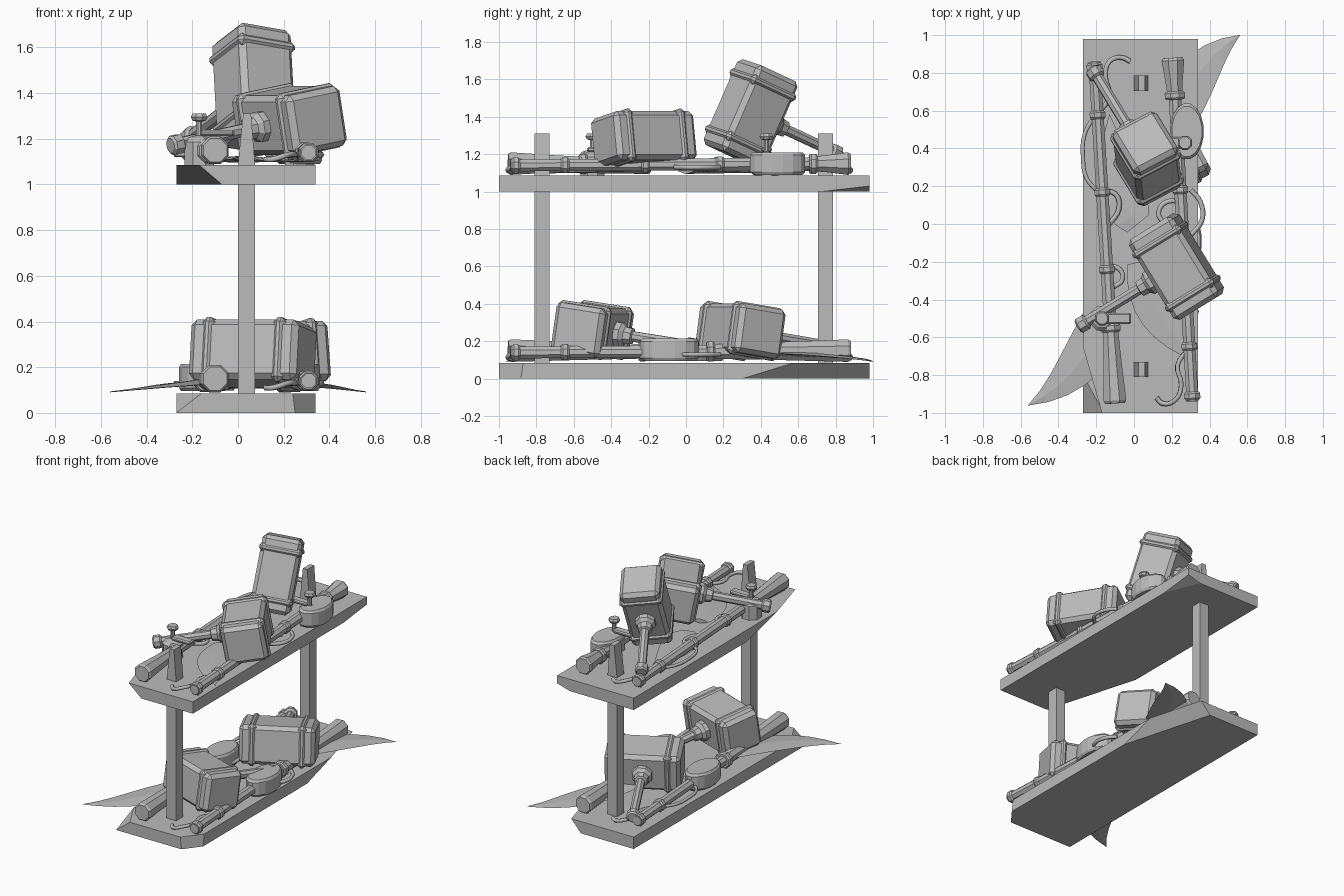
import bpy, bmesh, math
from mathutils import Vector, Matrix

old = bpy.data.objects.get("Cube")
if old:
    bpy.data.objects.remove(old)

grey = bpy.data.materials.new("stone grey")
grey.use_nodes = True
grey.diffuse_color = (0.5, 0.5, 0.5, 1)
grey.node_tree.nodes["Principled BSDF"].inputs["Base Color"].default_value = (0.5, 0.5, 0.5, 1)


def finish(name, bm, matrix=None):
    bmesh.ops.recalc_face_normals(bm, faces=bm.faces)
    mesh = bpy.data.meshes.new(name)
    bm.to_mesh(mesh)
    bm.free()
    mesh.materials.append(grey)
    ob = bpy.data.objects.new(name, mesh)
    if matrix:
        ob.matrix_world = matrix
    bpy.context.collection.objects.link(ob)
    return ob


def add_box(bm, centre, size, bevel=0.0):
    part = bmesh.ops.create_cube(bm, size=1, matrix=Matrix.Translation(centre) @ Matrix.Diagonal((*size, 1)))
    if bevel:
        edges = list({e for v in part["verts"] for e in v.link_edges})
        bmesh.ops.bevel(bm, geom=edges, offset=bevel, segments=1, affect='EDGES')


def add_lathe(bm, profile, sides=8):
    """Capped solid of revolution around local y."""
    rings = []
    for y, r in profile:
        angles = [2 * math.pi * (i + 0.5) / sides for i in range(sides)]
        rings.append([bm.verts.new((r * math.cos(a), y, r * math.sin(a))) for a in angles])
    for a, b in zip(rings, rings[1:]):
        for i in range(sides):
            j = (i + 1) % sides
            bm.faces.new((a[i], a[j], b[j], b[i]))
    bm.faces.new(rings[0])
    bm.faces.new(rings[-1])


def frame(origin, x, y):
    x, y = Vector(x).normalized(), Vector(y)
    y = (y - x * y.dot(x)).normalized()
    m = Matrix((x, y, x.cross(y))).transposed().to_4x4()
    m.translation = origin
    return m


def hammer(name, origin, long_axis, handle_axis, length=0.62):
    bm = bmesh.new()
    add_box(bm, (0, 0, 0), (0.5, 0.28, 0.265), 0.025)
    for x in (-0.165, 0.165):
        add_box(bm, (x, 0, 0), (0.055, 0.3, 0.285), 0.02)
    add_lathe(bm, [(0.12, 0.07), (0.17, 0.07), (0.19, 0.05), (0.23, 0.045), (0.235, 0.03),
                   (length - 0.06, 0.03), (length - 0.05, 0.045), (length - 0.01, 0.045), (length, 0.035)])
    finish(name, bm, frame(origin, long_axis, handle_axis))


def long_gun(name, butt, muzzle, stock, rings):
    """Flared stock, slim barrel, raised bands and a lipped muzzle."""
    butt, muzzle = Vector(butt), Vector(muzzle)
    length = (muzzle - butt).length
    bm = bmesh.new()
    add_lathe(bm, [(0, 0.056), (0.015, 0.065), (stock * 0.6, 0.05), (stock, 0.042), (stock + 0.01, 0.036),
                   (length, 0.034)])
    for y, r in [(stock, 0.058)] + [(y, 0.045) for y in rings] + [(length - 0.03, 0.046)]:
        add_lathe(bm, [(y - 0.022, r - 0.008), (y - 0.012, r), (y + 0.012, r), (y + 0.022, r - 0.008)])
    along = muzzle - butt
    finish(name, bm, frame(butt, along.cross(Vector((0, 0, 1))), along))


def screw_lock(name, x, y, z, side):
    bm = bmesh.new()
    add_lathe(bm, [(0, 0.07), (0.1, 0.07), (0.12, 0.05), (0.13, 0.014), (0.19, 0.014),
                   (0.195, 0.032), (0.21, 0.04), (0.225, 0.032)])
    add_box(bm, (side * 0.08, 0.14, 0), (0.15, 0.025, 0.06), 0.008)
    finish(name, bm, frame((x, y, z), (1, 0, 0), (0, 0, 1)))


def half_drum(name, x, y, z, ry=0.15):
    bm = bmesh.new()
    add_lathe(bm, [(0, 0.9), (0.015, 1), (0.105, 1), (0.12, 0.9)], 16)
    bmesh.ops.scale(bm, vec=(0.09, 1, ry), verts=bm.verts)
    finish(name, bm, frame((x, y, z), (1, 0, 0), (0, 0, 1)))


def wire(name, points, r=0.013):
    cu = bpy.data.curves.new(name, 'CURVE')
    cu.dimensions = '3D'
    cu.bevel_depth, cu.bevel_resolution, cu.resolution_u = r, 1, 4
    cu.use_fill_caps = True
    sp = cu.splines.new('BEZIER')
    sp.bezier_points.add(len(points) - 1)
    for bp, p in zip(sp.bezier_points, points):
        bp.co = p
        bp.handle_left_type = bp.handle_right_type = 'AUTO'
    cu.materials.append(grey)
    bpy.context.collection.objects.link(bpy.data.objects.new(name, cu))


def blade(name, root, bend, tip, width):
    """Curved tapering blade with a raised middle ridge."""
    root, bend, tip = Vector(root), Vector(bend), Vector(tip)
    bm = bmesh.new()
    rows = []
    steps = 8
    for i in range(steps + 1):
        t = i / steps
        p = root * (1 - t) ** 2 + bend * 2 * t * (1 - t) + tip * t * t
        d = (bend - root) * (1 - t) + (tip - bend) * t
        n = Vector((-d.y, d.x, 0)).normalized() * width * (math.sin(math.pi * (0.2 + 0.8 * t)) + 0.01)
        up = Vector((0, 0, 0.014 * (1 - t) + 0.002))
        rows.append([bm.verts.new(q) for q in (p - n, p + up, p + n, p - up)])
    for a, b in zip(rows, rows[1:]):
        for k in range(4):
            bm.faces.new((a[k], a[(k + 1) % 4], b[(k + 1) % 4], b[k]))
    bm.faces.new(rows[0])
    bm.faces.new(rows[-1])
    finish(name, bm)


def plank(name, z, chips):
    """Board with chipped edges; each chip is a plane through three points."""
    bm = bmesh.new()
    centre = Vector((0.035, -0.01, z + 0.0425))
    add_box(bm, centre, (0.61, 1.98, 0.085))
    for a, b, c in chips:
        a, b, c = (Vector(p) + Vector((0, 0, z)) for p in (a, b, c))
        n = (b - a).cross(c - a)
        if n.dot(centre - a) > 0:
            n = -n
        bmesh.ops.bisect_plane(bm, geom=bm.verts[:] + bm.edges[:] + bm.faces[:],
                               plane_co=a, plane_no=n, clear_outer=True)
        bmesh.ops.holes_fill(bm, edges=[e for e in bm.edges if e.is_boundary], sides=0)
    finish(name, bm)


# shelves and posts
T = 0.085
plank("lower_shelf", 0, [((0.34, -0.87, T), (0.24, -1, T), (0.25, -1, 0)),
                         ((0.34, 0.3, 0), (0.34, 0.48, 0.055), (0.22, 0.73, 0)),
                         ((-0.27, -0.8, T), (-0.16, -1, T), (-0.27, -1, 0))])
plank("upper_shelf", 1, [((-0.27, -0.65, T), (-0.17, -1, T), (-0.07, -1, 0)),
                         ((0.34, 0.72, 0), (0.34, 0.98, 0.03), (0.24, 0.98, 0))])
for name, y in (("front_post", -0.77), ("back_post", 0.745)):
    bm = bmesh.new()
    add_box(bm, (0.037, y, 0.56), (0.076, 0.08, 1.04))
    add_box(bm, (0.037, y, 1.195), (0.076, 0.08, 0.23))
    for v in bm.verts:
        if v.co.z > 1.3:
            v.co.x = 0.04 + (v.co.x - 0.037) * 0.45
    finish(name, bm)

# hammers
hammer("upper_front_hammer", (0.225, -0.225, 1.28), (0.52, -0.85, 0), (-0.85, -0.52, -0.18))
hammer("upper_back_hammer", (0.07, 0.345, 1.42), (-0.05, 0.4, 0.92), (-0.5, 0.83, -0.36), 0.6)
hammer("lower_front_hammer", (0.065, -0.5, 0.26), (0.94, -0.34, 0), (0.34, 0.94, -0.15), 0.6)
hammer("lower_back_hammer", (0.125, 0.29, 0.255), (0.88, 0.47, 0), (-0.47, 0.88, -0.15), 0.66)

# long guns with their locks
long_gun("upper_left_gun", (-0.1, -0.95, 1.15), (-0.21, 0.86, 1.14), 0.4, (0.71, 1.12, 1.53))
long_gun("upper_right_gun", (0.205, 0.88, 1.15), (0.31, -0.94, 1.14), 0.2, (0.7, 1.1, 1.53))
long_gun("lower_left_gun", (-0.1, -0.95, 0.15), (-0.21, 0.86, 0.14), 0.72, (1.05, 1.53))
long_gun("lower_right_gun", (0.205, 0.88, 0.15), (0.31, -0.94, 0.14), 0.75, (1.05, 1.53))
screw_lock("upper_left_lock", -0.17, -0.5, 1.085, 1)
screw_lock("upper_right_lock", 0.27, 0.43, 1.085, -1)
half_drum("upper_right_drum", 0.28, 0.49, 1.09)
half_drum("lower_right_drum", 0.27, -0.09, 0.095, 0.16)
half_drum("lower_left_drum", -0.17, 0.05, 0.095, 0.16)

# curved blades
blade("lower_front_blade", (-0.1, -0.3, 0.14), (-0.2, -0.78, 0.13), (-0.56, -0.96, 0.092), 0.12)
blade("lower_back_blade", (0.15, 0.35, 0.14), (0.27, 0.83, 0.13), (0.56, 1.0, 0.092), 0.12)
blade("upper_front_blade", (0.03, -0.2, 1.11), (0.1, -0.5, 1.11), (0.33, -0.73, 1.1), 0.11)
blade("upper_back_blade", (0.02, 0.0, 1.11), (-0.1, 0.15, 1.11), (-0.13, 0.58, 1.1), 0.12)

# guards, loops and hooks
for level, z in (("lower", 0.13), ("upper", 1.13)):
    wire(level + "_front_hook", [(0.12, -0.92, z - 0.02), (0.15, -0.95, z - 0.02), (0.22, -0.93, z),
                                 (0.25, -0.85, z), (0.23, -0.75, z), (0.29, -0.66, z)])
    wire(level + "_back_hook", [(-0.02, 0.86, z - 0.02), (-0.06, 0.88, z - 0.02), (-0.13, 0.86, z),
                                (-0.15, 0.78, z), (-0.13, 0.68, z), (-0.19, 0.58, z)])
    wire(level + "_left_guard", [(-0.2, 0.58, z), (-0.26, 0.48, z), (-0.27, 0.35, z),
                                 (-0.25, 0.24, z), (-0.2, 0.18, z)], 0.011)
    wire(level + "_left_loop", [(-0.19, 0.17, z), (-0.1, 0.16, z), (-0.08, 0.08, z),
                                (-0.13, 0.0, z), (-0.17, -0.06, z)])
    wire(level + "_left_trigger", [(-0.18, -0.24, z), (-0.09, -0.23, z), (-0.06, -0.29, z), (-0.12, -0.34, z)])
    wire(level + "_right_loop", [(0.3, 0.18, z), (0.35, 0.12, z), (0.36, 0.02, z), (0.3, -0.06, z)])
    wire(level + "_middle_loop", [(0.28, 0.1, z), (0.18, 0.12, z), (0.13, 0.06, z), (0.16, 0.0, z)])
